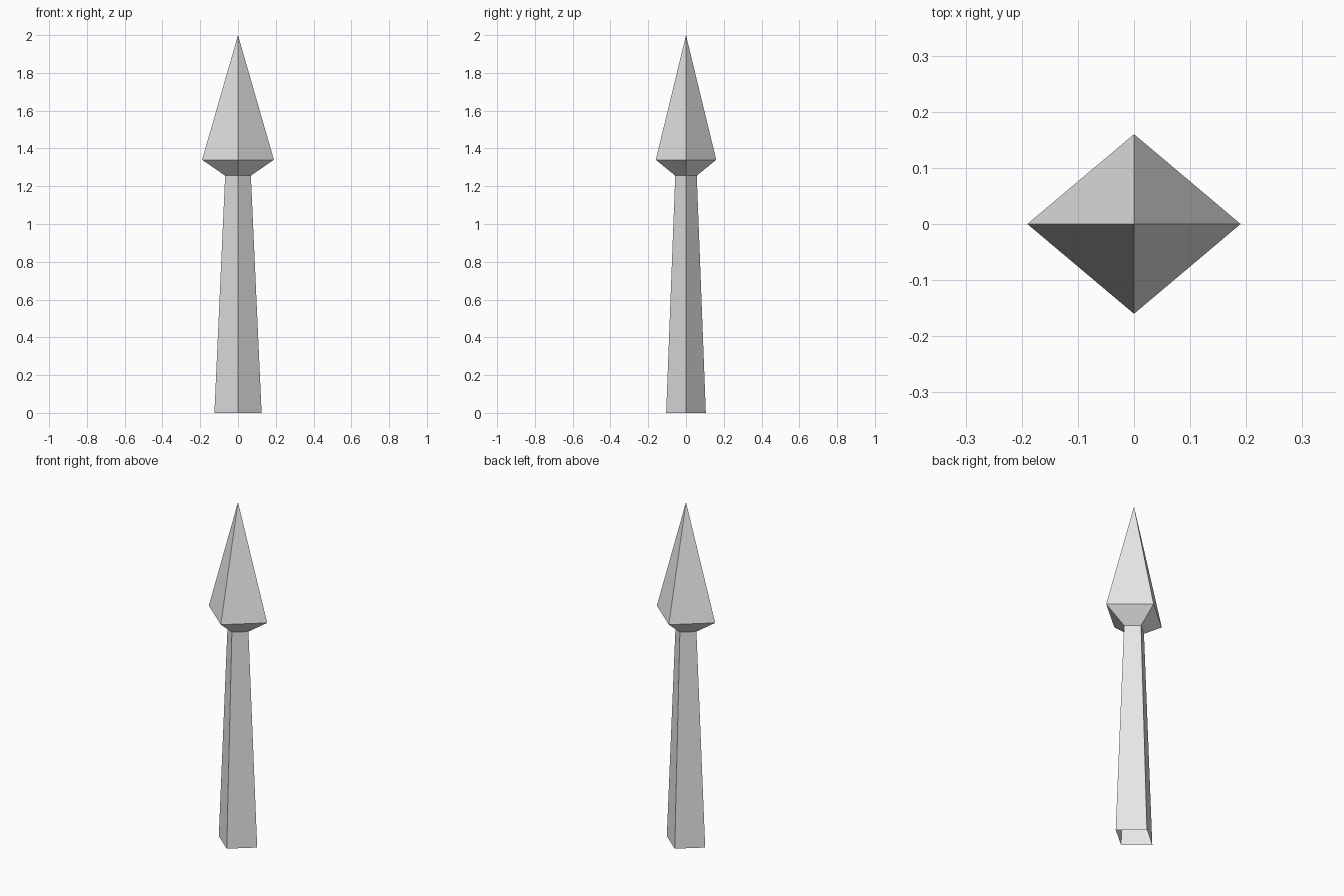
import bpy
import bmesh
import math

cube = bpy.data.objects.get("Cube")
if cube:
    bpy.data.objects.remove(cube, do_unlink=True)

# Plain grey for the whole model
grey = bpy.data.materials.new("light_grey")
grey.use_nodes = True
colour = (0.8, 0.8, 0.8, 1.0)
grey.diffuse_color = colour
grey.node_tree.nodes["Principled BSDF"].inputs["Base Color"].default_value = colour

SIDES = 4


def loft(name, rings):
    """Skin elliptical four-sided rings (rx, ry, z); a zero radius is a point."""
    bm = bmesh.new()
    loops = []
    for rx, ry, z in rings:
        if rx == 0:
            loops.append([bm.verts.new((0, 0, z))] * SIDES)
            continue
        angles = [math.tau * i / SIDES for i in range(SIDES)]
        loops.append([bm.verts.new((rx * math.cos(a), ry * math.sin(a), z)) for a in angles])
    for low, high in zip(loops, loops[1:]):
        for i in range(SIDES):
            j = (i + 1) % SIDES
            corners = [low[i], low[j], high[j], high[i]]
            bm.faces.new(list(dict.fromkeys(corners)))
    mesh = bpy.data.meshes.new(name)
    bm.to_mesh(mesh)
    bm.free()
    mesh.materials.append(grey)
    obj = bpy.data.objects.new(name, mesh)
    bpy.context.collection.objects.link(obj)
    return obj


# Tapered post, open underneath, meeting the neck of the head
neck = (0.068, 0.057, 1.256)
loft("post_shaft", [(0.125, 0.105, 0), neck])

# Flared shoulder and pointed tip
loft("spear_head", [neck, (0.19, 0.16, 1.34), (0, 0, 2)])
